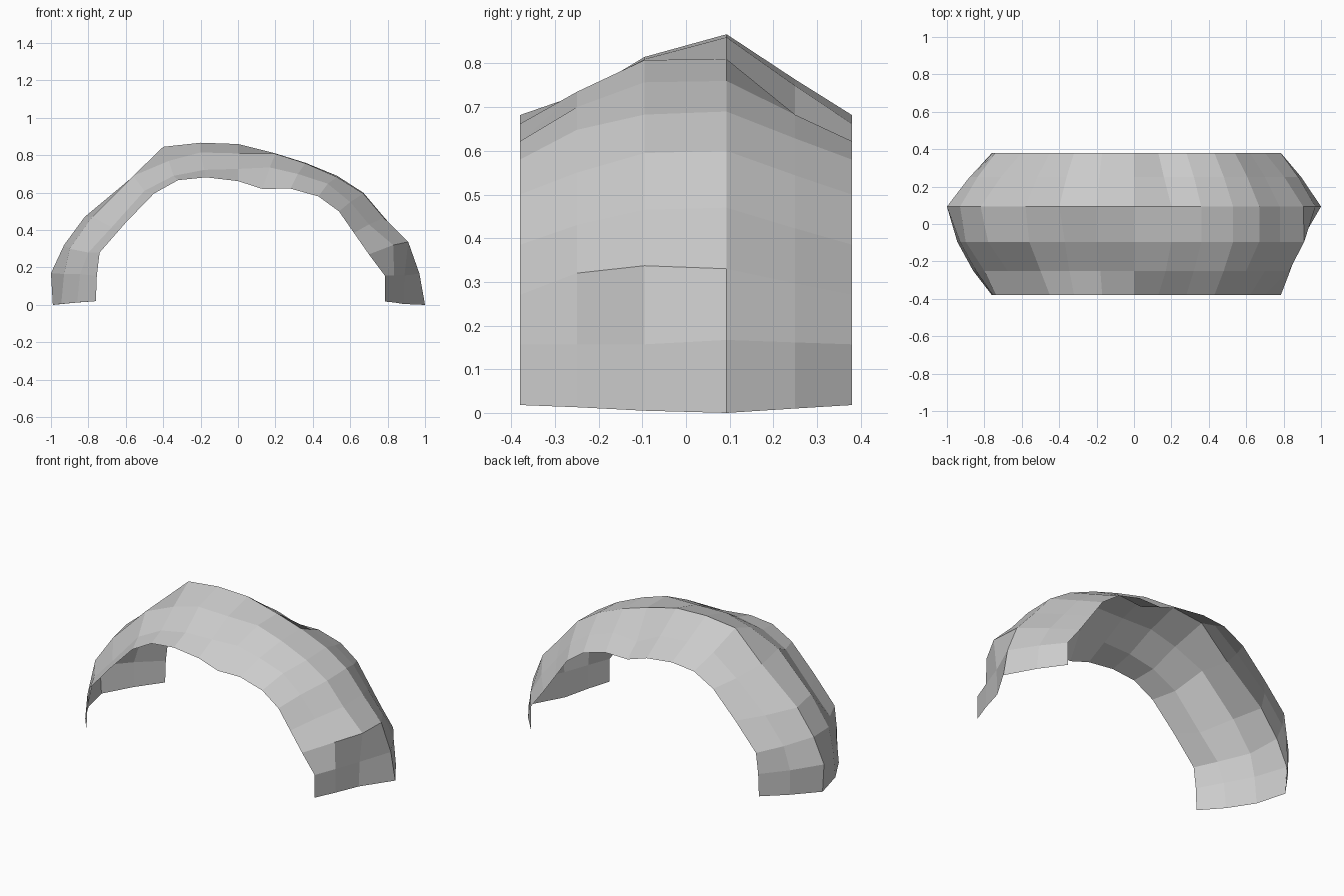
import bpy, bmesh

# Arch profiles (x, z) from left foot to right foot
rim = [(-.76, .02), (-.755, .155), (-.74, .28), (-.60, .44), (-.45, .595), (-.32, .667),
       (-.17, .682), (0, .662), (.13, .62), (.28, .622), (.43, .58), (.54, .50),
       (.62, .385), (.70, .27), (.785, .157), (.785, .018)]
front_shoulder = [(-.86, .013), (-.845, .165), (-.80, .28), (-.675, .415), (-.50, .61), (-.345, .69),
                  (-.18, .722), (0, .727), (.17, .735), (.32, .70), (.48, .648), (.60, .55),
                  (.70, .43), (.83, .32), (.835, .157), (.835, .013)]
front_crown = [(-.945, .005), (-.93, .165), (-.90, .30), (-.78, .47), (-.56, .69), (-.37, .77),
               (-.20, .815), (0, .81), (.20, .808), (.36, .757), (.53, .683), (.67, .595),
               (.78, .465), (.91, .337), (.89, .157), (.885, .005)]
ridge = [(-.99, 0), (-1, .17), (-.93, .32), (-.82, .47), (-.58, .67), (-.40, .845),
         (-.20, .867), (0, .86), (.20, .81), (.36, .76), (.53, .69), (.67, .60),
         (.78, .47), (.905, .33), (.97, .167), (1, 0)]


def blend(a, b, tx, tz):
    return [(p[0] + (q[0] - p[0]) * tx, p[1] + (q[1] - p[1]) * tz) for p, q in zip(a, b)]


# Back shoulder with a small dent near the crown
back_shoulder = blend(rim, ridge, .51, .44)
back_shoulder[8] = (.16, .67)

# Rows across the depth, front to back
rows = [(-.38, rim), (-.25, front_shoulder), (-.095, front_crown),
        (.093, ridge), (.25, back_shoulder), (.38, rim)]

# Canopy shell: an open sheet lofted through the rows
bm = bmesh.new()
grid = [[bm.verts.new((x, y, z)) for x, z in prof] for y, prof in rows]
for a, b in zip(grid, grid[1:]):
    for i in range(len(a) - 1):
        bm.faces.new((a[i], a[i + 1], b[i + 1], b[i]))
for f in bm.faces:
    f.normal_update()
if sum(f.normal.z for f in bm.faces) < 0:
    bmesh.ops.reverse_faces(bm, faces=bm.faces[:])

mesh = bpy.data.meshes.new("arch_shell")
bm.to_mesh(mesh)
bm.free()
obj = bpy.data.objects.new("arch_shell", mesh)
bpy.context.collection.objects.link(obj)
